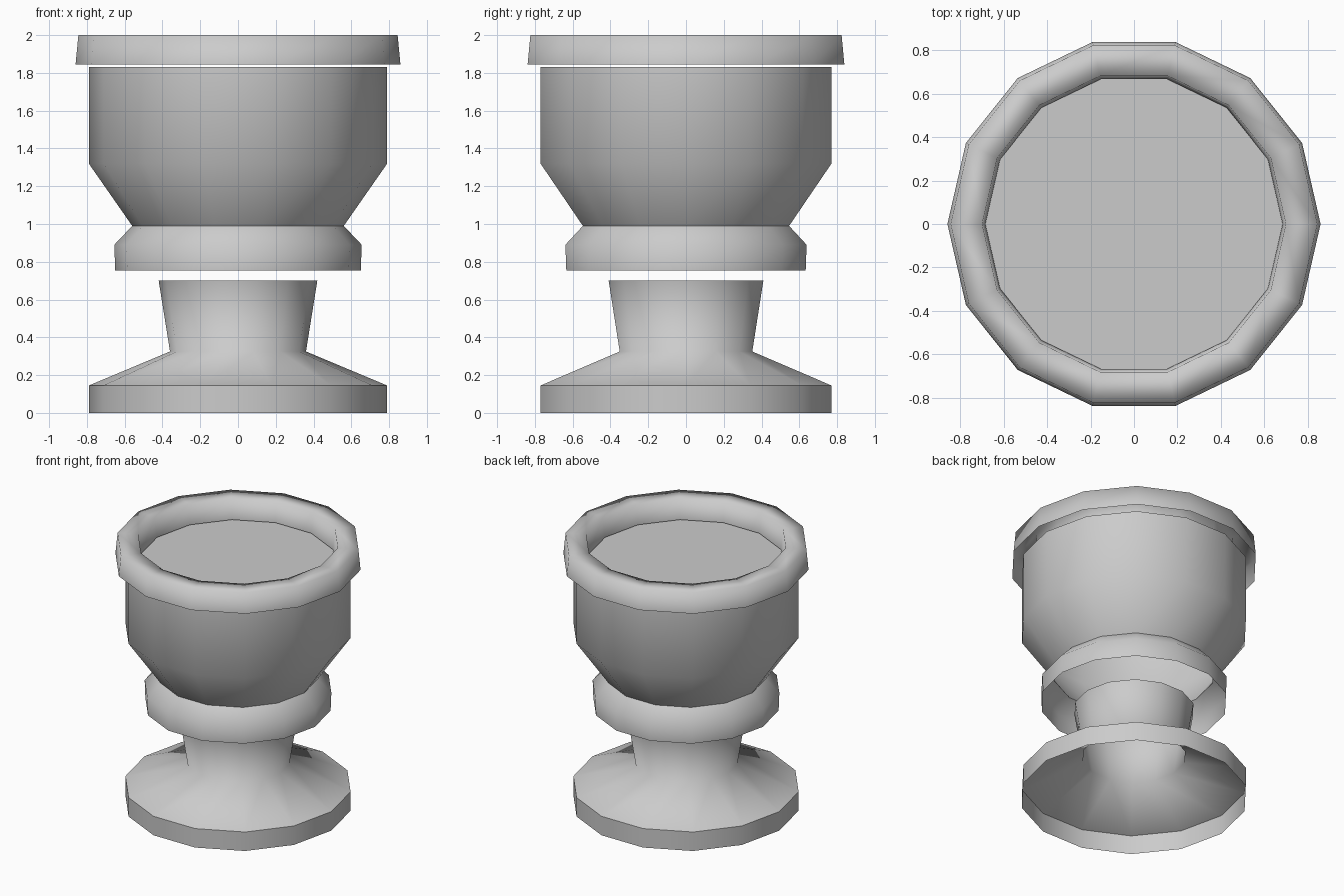
import bpy
import bmesh
from math import cos, sin, pi, radians

SIDES = 14

cube = bpy.data.objects.get("Cube")
if cube:
    bpy.data.objects.remove(cube, do_unlink=True)

grey = bpy.data.materials.new("plain grey")
grey.use_nodes = True
color = (0.6, 0.6, 0.6, 1)
grey.diffuse_color = color
bsdf = next(n for n in grey.node_tree.nodes if n.type == "BSDF_PRINCIPLED")
bsdf.inputs["Base Color"].default_value = color


def lathe(name, profile, angle=180, cap_top=False):
    """Open shell turned around z from (radius, height) points, bottom to top."""
    bm = bmesh.new()
    rings = []
    for r, z in profile:
        rings.append([bm.verts.new((r * cos(2 * pi * i / SIDES),
                                    r * sin(2 * pi * i / SIDES), z))
                      for i in range(SIDES)])
    for low, high in zip(rings, rings[1:]):
        for i in range(SIDES):
            j = (i + 1) % SIDES
            bm.faces.new((low[i], low[j], high[j], high[i]))
    if cap_top:
        bm.faces.new(rings[-1])
    mesh = bpy.data.meshes.new(name)
    bm.to_mesh(mesh)
    bm.free()
    mesh.materials.append(grey)
    obj = bpy.data.objects.new(name, mesh)
    bpy.context.collection.objects.link(obj)
    bpy.ops.object.select_all(action="DESELECT")
    obj.select_set(True)
    bpy.context.view_layer.objects.active = obj
    bpy.ops.object.shade_smooth_by_angle(angle=radians(angle))
    return obj


# Foot: hollow disc edge, with a flared stem rising from it
lathe("foot_edge", [(0.79, 0), (0.79, 0.145)])
lathe("stem", [(0.79, 0.145), (0.36, 0.325), (0.42, 0.70)])

# Collar floating above the stem
lathe("collar", [(0.65, 0.755), (0.655, 0.89), (0.56, 0.99)])

# Bowl with a flat closed top
lathe("bowl", [(0.56, 0.99), (0.79, 1.32), (0.79, 1.83)], angle=60, cap_top=True)

# Hollow rim ring floating above the bowl
lathe("rim", [(0.86, 1.845), (0.845, 2.0), (0.70, 2.0), (0.685, 1.845)])
